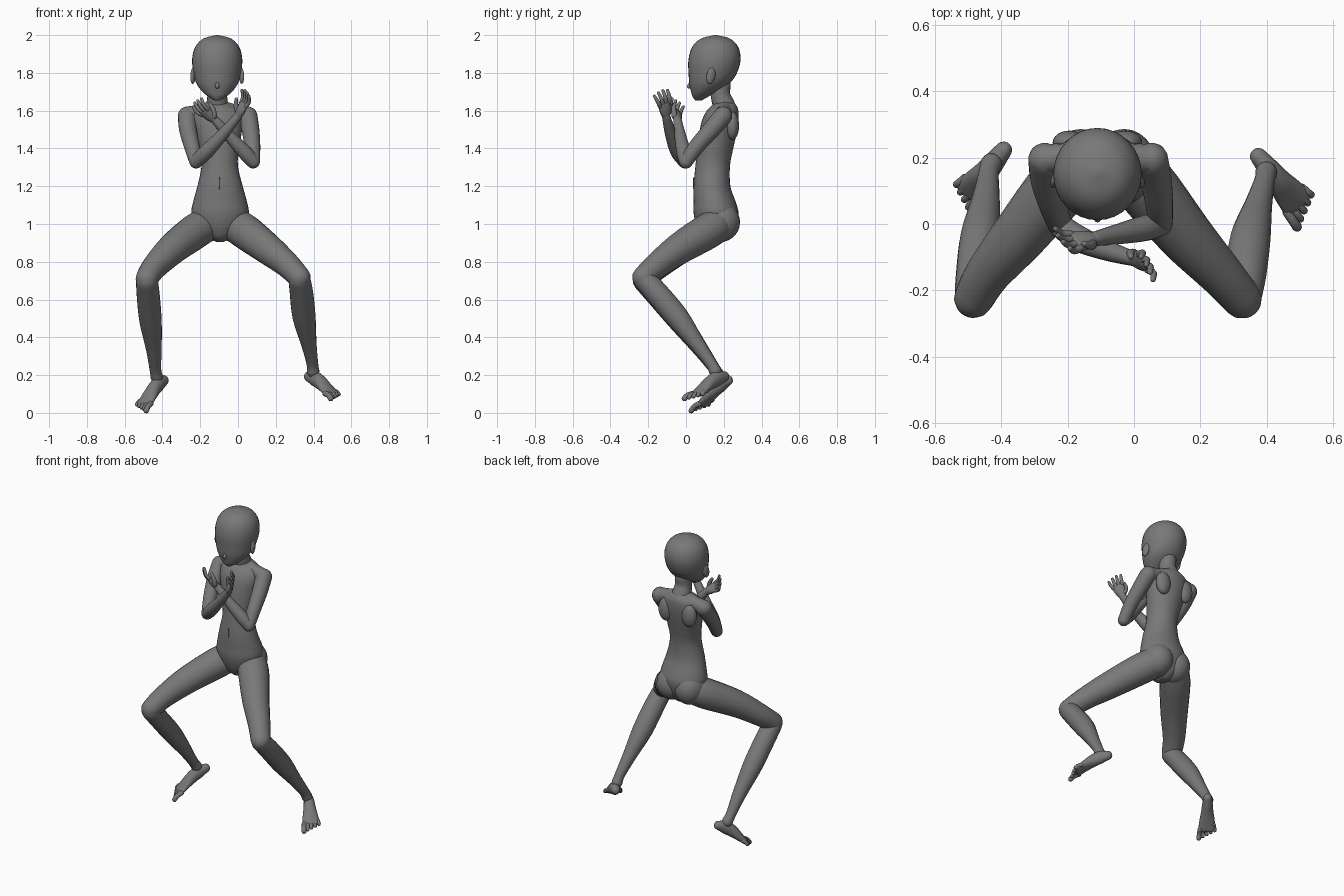
import bpy
from math import sin, cos, pi, radians
from mathutils import Vector as V

if "Cube" in bpy.data.objects:
    bpy.data.objects.remove(bpy.data.objects["Cube"])

CX = -0.11  # body midline
GREY = bpy.data.materials.new("dark_grey")
GREY.diffuse_color = (.19, .19, .19, 1)
GREY.use_nodes = True
GREY.node_tree.nodes["Principled BSDF"].inputs["Base Color"].default_value = GREY.diffuse_color


def spline(rows, steps):
    """Catmull-Rom through rows of numbers."""
    out = []
    n = len(rows)
    for i in range(n - 1):
        p0, p1, p2, p3 = rows[max(i - 1, 0)], rows[i], rows[i + 1], rows[min(i + 2, n - 1)]
        for k in range(steps):
            t = k / steps
            out.append([0.5 * (2 * b + (c - a) * t + (2 * a - 5 * b + 4 * c - d) * t * t
                               + (3 * b - a - 3 * c + d) * t ** 3)
                        for a, b, c, d in zip(p0, p1, p2, p3)])
    return out + [list(rows[-1])]


def loft(name, rows, ref=(1, 0, 0), flat=False, seg=20, steps=4):
    """Skin rows of (x, y, z, half width, half depth); round ends unless flat."""
    pts = spline(rows, steps)
    c = [V(p[:3]) for p in pts]
    rings = []
    for i, p in enumerate(pts):
        t = V((0, 0, 1)) if flat else (c[min(i + 1, len(c) - 1)] - c[max(i - 1, 0)]).normalized()
        rings.append((c[i], t, max(p[3], .002), max(p[4], .002)))
    if not flat:
        def cap(ring, s):
            o, t, a, b = ring
            return [(o + t * s * min(a, b) * sin(radians(g)), t, a * cos(radians(g)), b * cos(radians(g)))
                    for g in (25, 50, 70, 86)]
        rings = cap(rings[0], -1)[::-1] + rings + cap(rings[-1], 1)
    verts, faces = [], []
    for o, t, a, b in rings:
        u = V(ref) - t * V(ref).dot(t)
        u.normalize()
        w = t.cross(u)
        verts += [o + u * a * cos(2 * pi * k / seg) + w * b * sin(2 * pi * k / seg) for k in range(seg)]
    for r in range(len(rings) - 1):
        for k in range(seg):
            m = (k + 1) % seg
            faces.append((r * seg + k, r * seg + m, (r + 1) * seg + m, (r + 1) * seg + k))
    faces.append(tuple(reversed(range(seg))))
    faces.append(tuple(range(len(verts) - seg, len(verts))))
    me = bpy.data.meshes.new(name)
    me.from_pydata(verts, [], faces)
    me.shade_smooth()
    me.materials.append(GREY)
    ob = bpy.data.objects.new(name, me)
    bpy.context.collection.objects.link(ob)
    return ob


def limb(name, rows, **kw):
    return loft(name, [(x, y, z, r, r) for x, y, z, r in rows], **kw)


def ball(name, loc, size, rot=(0, 0, 0)):
    bpy.ops.mesh.primitive_uv_sphere_add(segments=24, ring_count=14, location=loc, rotation=rot)
    ob = bpy.context.object
    ob.name = name
    ob.scale = size
    ob.data.shade_smooth()
    ob.data.materials.append(GREY)


def body(name, rows):
    """Horizontal sections: z, x centre, half width, front y, back y."""
    return loft(name, [(x, (f + b) / 2, z, rx, (b - f) / 2) for z, x, rx, f, b in rows],
                flat=True, seg=32)


# Head
body("head", [(z, CX, rx, f, b) for z, rx, f, b in (
    (1.655, .018, .048, .085), (1.675, .048, .034, .12), (1.70, .078, .027, .165),
    (1.74, .108, .018, .225), (1.79, .124, .014, .265), (1.86, .133, .012, .288),
    (1.92, .124, .025, .283), (1.96, .1, .05, .26), (1.985, .066, .088, .225), (2.0, .006, .15, .162))])
limb("nose", [(CX, .034, 1.775, .004), (CX, .024, 1.745, .009), (CX, .016, 1.728, .011)], seg=12)
for s, side in ((-1, "right"), (1, "left")):
    ball(side + "_ear", (CX + s * .128, .132, 1.785), (.013, .024, .044), (radians(-12), 0, s * .3))
limb("neck", [(CX, .185, 1.74, .052), (CX, .183, 1.68, .052), (CX, .203, 1.62, .06), (CX, .205, 1.58, .065)])

# Torso
body("torso", [
    (.905, -.095, .02, .12, .2), (.925, -.095, .055, .09, .23), (.955, -.095, .09, .07, .25),
    (1.0, -.095, .13, .052, .268), (1.06, -.095, .152, .04, .278), (1.12, -.095, .142, .04, .262),
    (1.2, -.095, .12, .04, .235), (1.31, -.097, .096, .05, .233), (1.40, -.1, .107, .06, .25),
    (1.48, -.104, .123, .07, .268), (1.55, -.108, .135, .085, .278), (1.60, CX, .125, .11, .277),
    (1.63, CX, .08, .14, .265), (1.645, CX, .05, .155, .25)])
ball("navel", (-.098, .04, 1.215), (.003, .003, .035))
for s, side in ((-1, "right"), (1, "left")):
    ball(side + "_buttock", (-.095 + s * .065, .183, 1.01), (.095, .103, .105))
    ball(side + "_shoulder_blade", (CX + s * .085, .245, 1.52), (.05, .036, .075))
    limb(side + "_shoulder", [(CX + s * .04, .205, 1.603, .045), (CX + s * .1, .2, 1.588, .043),
                              (CX + s * .162, .195, 1.575, .046)], ref=(0, 1, 0))

# Legs
limb("right_thigh", [(-.15, .185, 1.01, .085), (-.22, .12, .965, .094), (-.345, -.035, .87, .083),
                     (-.44, -.15, .775, .068), (-.482, -.223, .712, .06)])
limb("left_thigh", [(-.04, .185, 1.01, .085), (.03, .12, .965, .094), (.155, -.035, .87, .083),
                    (.26, -.15, .785, .068), (.325, -.225, .718, .06)])
limb("right_shin", [(-.482, -.224, .70, .058), (-.475, -.15, .62, .061), (-.463, -.035, .485, .059),
                    (-.446, .075, .34, .042), (-.438, .15, .235, .031), (-.43, .18, .19, .033)])
limb("left_shin", [(.325, -.224, .71, .058), (.336, -.155, .635, .062), (.35, -.045, .505, .061),
                   (.374, .055, .37, .042), (.393, .13, .265, .031), (.398, .155, .22, .033)])


def foot(side, heel, d, out):
    """Foot from heel along d with five fanned toes; out = sign of outer side."""
    h, d = V(heel), V(d).normalized()
    w = d.cross(V((0, 0, 1))).normalized() * out
    up = w.cross(d) * out
    rows = [(*(h + d * a + up * l), b, t) for a, l, b, t in (
        (0, 0, .026, .028), (.045, .012, .032, .04), (.095, .014, .037, .037),
        (.15, .008, .046, .027), (.205, .001, .052, .017))]
    loft(side + "_foot", rows, ref=w)
    for i in range(5):
        f = i / 2 - 1
        a = h + d * (.205 - .016 * (f + 1)) + w * f * .041
        ln = .058 - .005 * i
        r = .015 if i == 0 else .0115
        b = a + d * ln * .55 + w * f * .004 + up * .006
        limb(f"{side}_toe_{i + 1}", [(*a, r), (*b, r * .95), (*(a + d * ln + w * f * .006), r)],
             ref=w, seg=10, steps=3)


foot("right", (-.393, .222, .172), (-.13, -.165, -.16), 1)
foot("left", (.375, .203, .192), (.155, -.185, -.118), -1)

# Arms
limb("right_upper_arm", [(-.268, .195, 1.572, .05), (-.265, .135, 1.5, .047), (-.245, .06, 1.415, .042),
                         (-.222, -.005, 1.33, .036)])
limb("left_upper_arm", [(.053, .195, 1.572, .05), (.066, .135, 1.5, .047), (.076, .06, 1.415, .042),
                        (.08, 0, 1.33, .036)])
limb("right_forearm", [(-.222, -.005, 1.33, .036), (-.165, -.045, 1.385, .039), (-.08, -.08, 1.475, .031),
                       (0, -.105, 1.57, .022)])
limb("left_forearm", [(.08, 0, 1.33, .036), (.035, -.012, 1.38, .039), (-.045, -.03, 1.465, .031),
                      (-.12, -.045, 1.55, .022)])


def hand(side, wrist, d, across, thumb, curl):
    """Palm, four fanned fingers and a thumb."""
    o, d = V(wrist), V(d).normalized()
    w = V(across)
    w = (w - d * w.dot(d)).normalized()
    n = d.cross(w) * curl
    loft(side + "_palm", [(*o, .022, .02), (*(o + d * .035), .033, .021), (*(o + d * .07), .038, .014)], ref=w)
    for i in range(4):
        f = (i - 1.5) / 1.5
        a = o + d * .07 + w * f * .029
        ln = .072 - .008 * abs(i - 1.3)
        b = a + d * ln * .5 + w * f * .008
        e = a + d * ln + w * f * .013 + n * .02
        limb(f"{side}_finger_{i + 1}", [(*a, .0115), (*b, .0105), (*e, .008)], ref=w, seg=10, steps=3)
    a = o + d * .02 + w * thumb * .02
    b = a + d * .025 + w * thumb * .018 + n * .016
    e = b + d * .032 + w * thumb * .002 + n * .014
    limb(side + "_thumb", [(*a, .016), (*b, .013), (*e, .009)], ref=w, seg=10, steps=3)


hand("right", (0, -.105, 1.57), (.42, -.13, .89), (.55, -.8, 0), -1, -1)
hand("left", (-.12, -.045, 1.55), (-.8, -.1, .62), (.4, -.65, .5), 1, 1)
